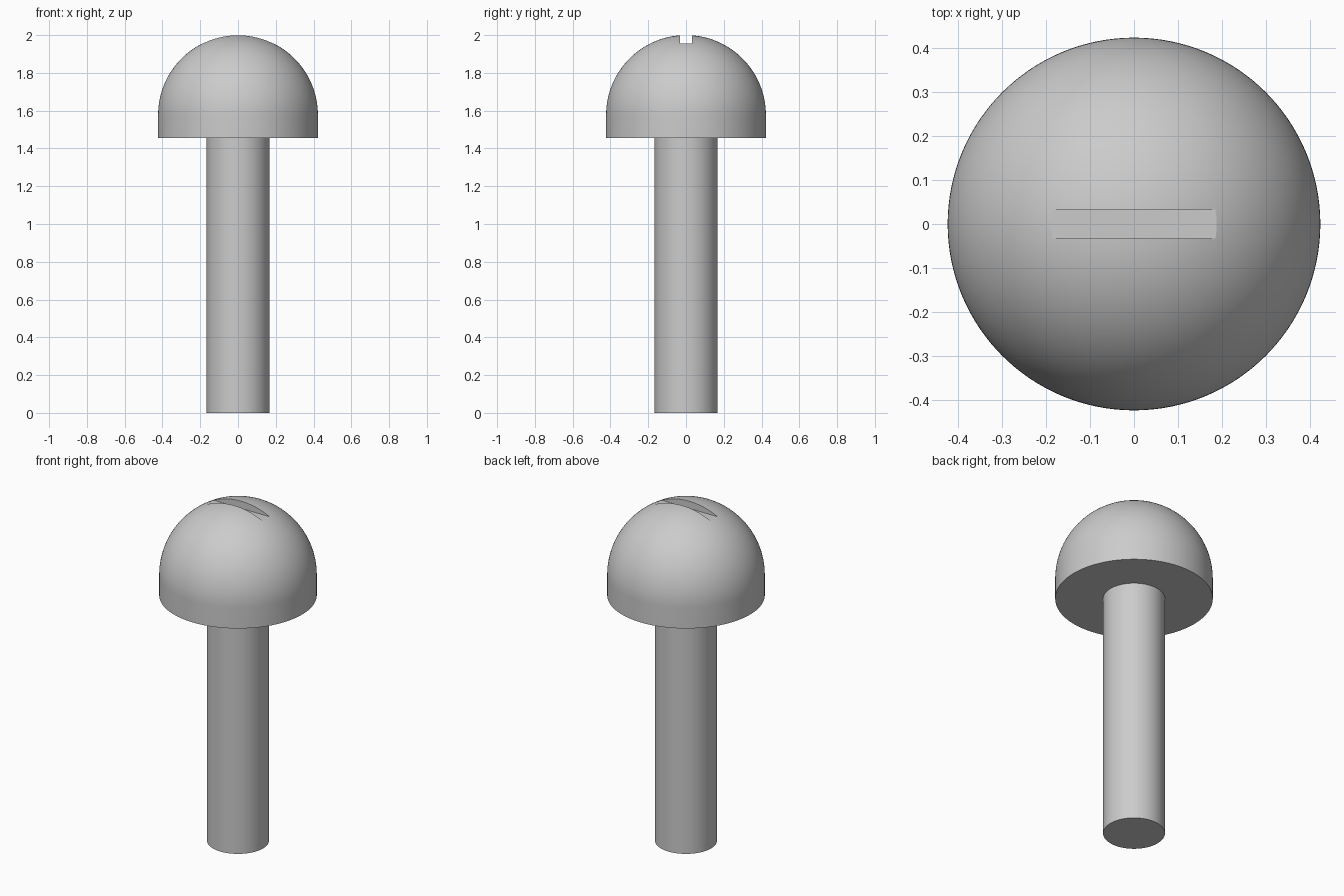
import bpy, bmesh, math
from mathutils import Vector

if "Cube" in bpy.data.objects:
    bpy.data.objects.remove(bpy.data.objects["Cube"], do_unlink=True)

HEAD_R = 0.423
HEAD_BOTTOM = 1.455
DOME_BASE = 2.0 - HEAD_R
SHANK_R = 0.166
SLOT_HALF = 0.033
SLOT_FLOOR = 1.956
SEGMENTS = 128
DOME_RINGS = 40

steel = bpy.data.materials.new("plain_grey")
steel.use_nodes = True
grey = (0.6, 0.6, 0.6, 1.0)
steel.diffuse_color = grey
steel.node_tree.nodes["Principled BSDF"].inputs["Base Color"].default_value = grey


def lathe(name, profile):
    """Spin a profile of (radius, height) points around the z axis."""
    bm = bmesh.new()
    verts = [bm.verts.new((r, 0, z)) for r, z in profile]
    edges = [bm.edges.new(pair) for pair in zip(verts, verts[1:])]
    bmesh.ops.spin(bm, geom=verts + edges, cent=(0, 0, 0), axis=(0, 0, 1),
                   angle=math.tau, steps=SEGMENTS)
    bmesh.ops.remove_doubles(bm, verts=bm.verts, dist=1e-5)
    bmesh.ops.recalc_face_normals(bm, faces=bm.faces)
    mesh = bpy.data.meshes.new(name)
    bm.to_mesh(mesh)
    bm.free()
    mesh.materials.append(steel)
    obj = bpy.data.objects.new(name, mesh)
    bpy.context.collection.objects.link(obj)
    return obj


def activate(obj):
    bpy.ops.object.select_all(action="DESELECT")
    obj.select_set(True)
    bpy.context.view_layer.objects.active = obj


# Shank: plain cylinder reaching slightly into the head
shank = lathe("shank", [(0, 0), (SHANK_R, 0),
                        (SHANK_R, HEAD_BOTTOM + 0.02), (0, HEAD_BOTTOM + 0.02)])

# Head: short cylindrical rim under a hemispherical dome
dome = []
for i in range(DOME_RINGS + 1):
    a = math.pi / 2 * i / DOME_RINGS
    dome.append((HEAD_R * math.cos(a), DOME_BASE + HEAD_R * math.sin(a)))
dome[-1] = (0, 2.0)
head = lathe("head", [(0, HEAD_BOTTOM), (HEAD_R, HEAD_BOTTOM)] + dome)

# Driver slot: cut straight across the crown along x
bpy.ops.mesh.primitive_cube_add(size=1, location=(0, 0, SLOT_FLOOR + 0.1))
cutter = bpy.context.object
cutter.name = "slot_cutter"
cutter.scale = Vector((1, 2 * SLOT_HALF, 0.2))
cutter.hide_render = True
cutter.data.materials.append(steel)

activate(head)
cut = head.modifiers.new("slot", "BOOLEAN")
cut.operation = "DIFFERENCE"
cut.solver = "EXACT"
cut.object = cutter
bpy.ops.object.modifier_apply(modifier=cut.name)
bpy.data.objects.remove(cutter, do_unlink=True)

# Smooth round surfaces, sharp rims
for part in (shank, head):
    activate(part)
    bpy.ops.object.shade_smooth_by_angle(angle=math.radians(20))
